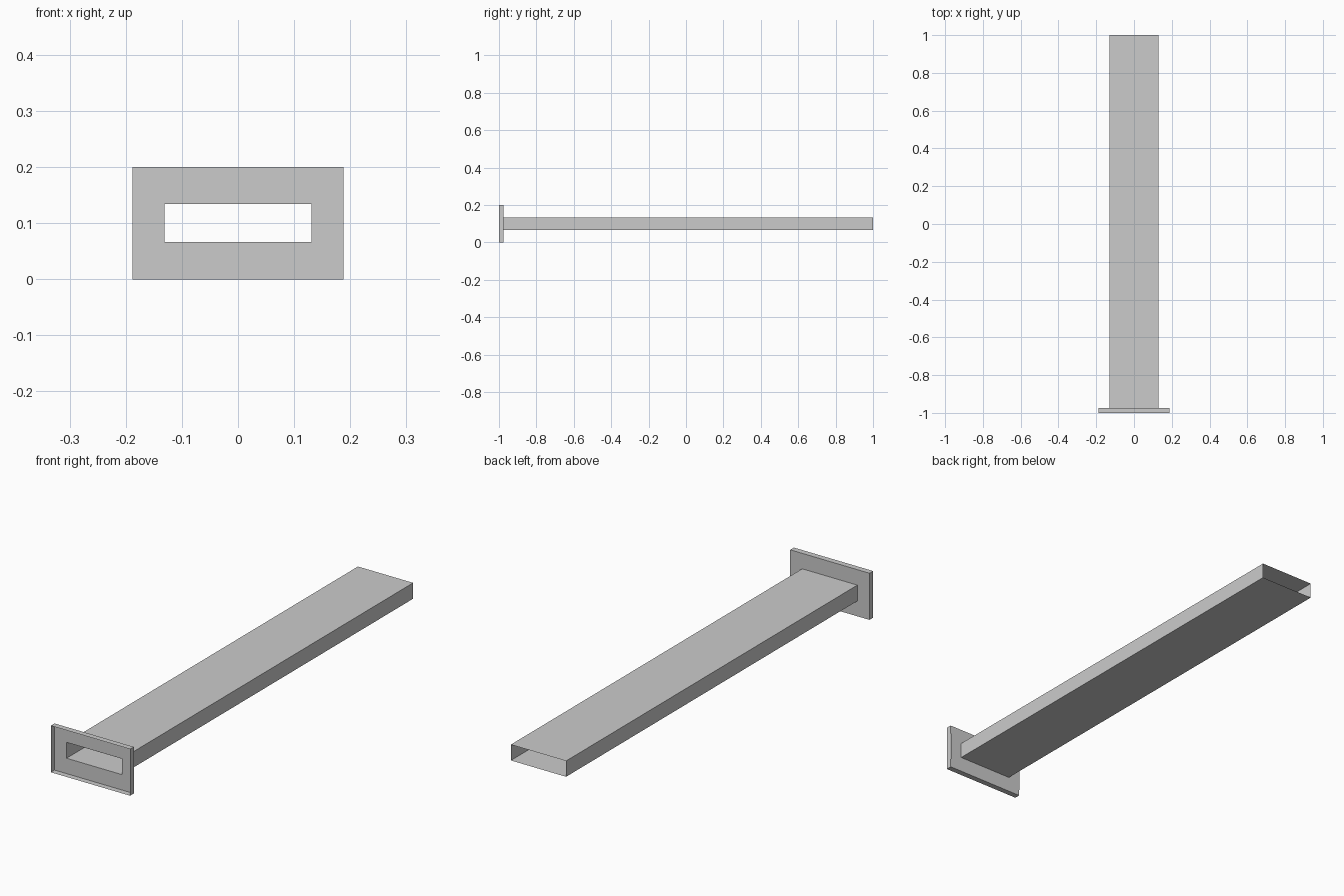
import bpy

if "Cube" in bpy.data.objects:
    bpy.data.objects.remove(bpy.data.objects["Cube"])

W, H = 0.188, 0.2            # flange half width and height
TW, T0, T1 = 0.131, 0.066, 0.134   # duct half width, bottom, top
FRONT, BACK, END = -1.0, -0.975, 1.0


def make(name, verts, faces):
    mesh = bpy.data.meshes.new(name)
    mesh.from_pydata(verts, [], faces)
    mesh.update()
    obj = bpy.data.objects.new(name, mesh)
    bpy.context.collection.objects.link(obj)
    return obj


def rect(hw, z0, z1, y):
    return [(-hw, y, z0), (hw, y, z0), (hw, y, z1), (-hw, y, z1)]


def ring_faces():
    return [(i, (i + 1) % 4, (i + 1) % 4 + 4, i + 4) for i in range(4)]


# Open sheet-metal duct
make("duct", rect(TW, T0, T1, BACK) + rect(TW, T0, T1, END), ring_faces())

# Flange back panel with the duct opening
make("flange_panel",
     rect(W, 0.027, 0.173, BACK + 0.0005) + rect(TW, T0, T1, BACK + 0.0005),
     ring_faces())

# Folded angle strips lapping over the panel, top and bottom
for name, up in (("top_angle", True), ("bottom_angle", False)):
    profile = [(FRONT, H), (BACK, H), (BACK, 0.162)]
    verts = [(x, y, z if up else H - z) for x in (-W, W) for y, z in profile]
    faces = [(0, 3, 4, 1), (1, 4, 5, 2)]
    make(name, verts, faces if up else [f[::-1] for f in faces])

# Side lips closing the flange rim
for name, s in (("left_lip", -1), ("right_lip", 1)):
    verts = [(s * W, FRONT, 0), (s * W, BACK, 0), (s * W, BACK, H), (s * W, FRONT, H)]
    make(name, verts, [(0, 1, 2, 3) if s > 0 else (3, 2, 1, 0)])
